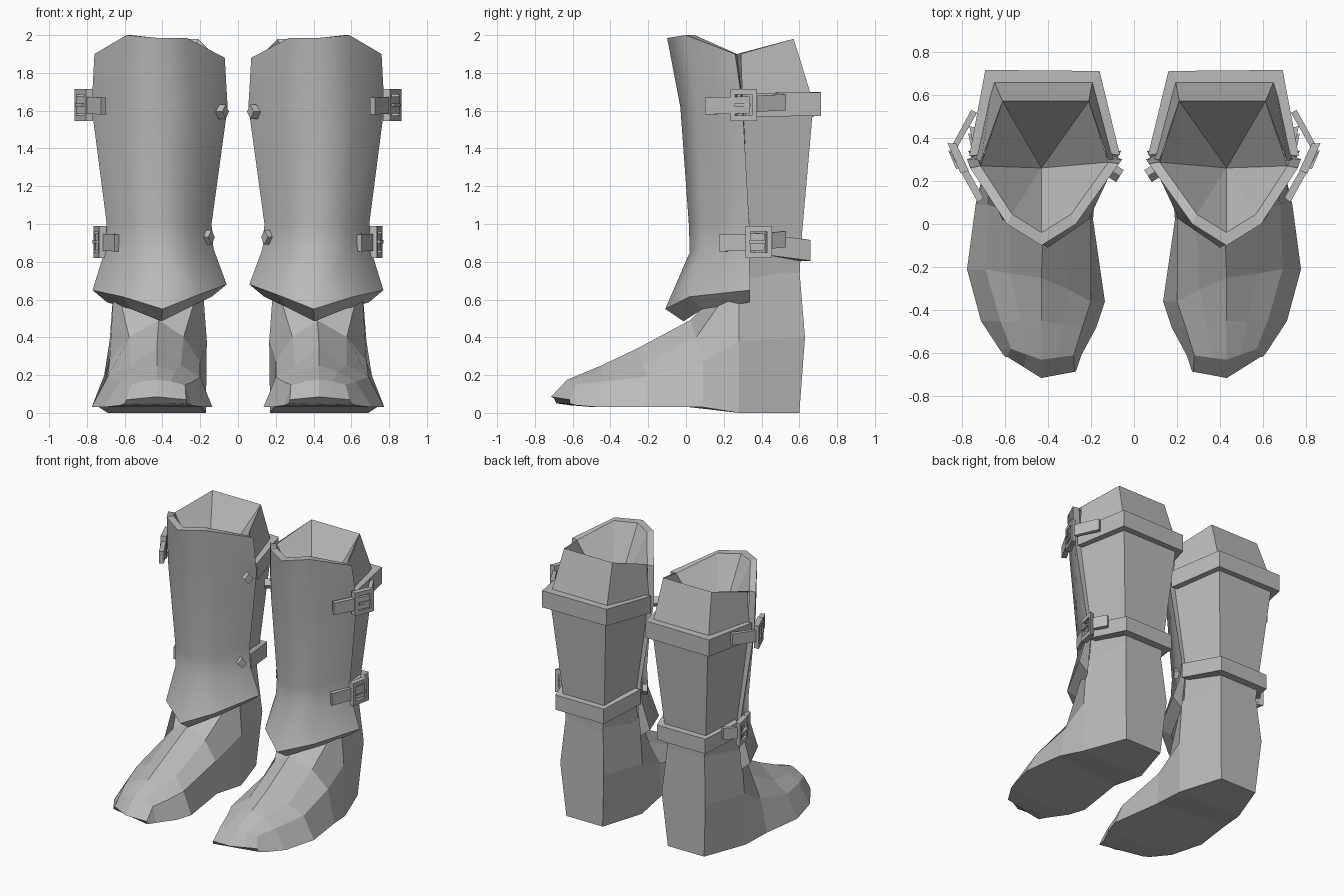
import bpy, bmesh, math
from mathutils import Vector

if "Cube" in bpy.data.objects:
    bpy.data.objects.remove(bpy.data.objects["Cube"])

leather = bpy.data.materials.new("grey_leather")
leather.diffuse_color = (0.5, 0.5, 0.5, 1)
leather.use_nodes = True
leather.node_tree.nodes["Principled BSDF"].inputs["Base Color"].default_value = leather.diffuse_color


def lerp(a, b, t):
    return a + (b - a) * t


def finish(name, bm, smooth_faces=0):
    """Turn a bmesh into a named object mirrored to the other boot."""
    bmesh.ops.recalc_face_normals(bm, faces=bm.faces)
    me = bpy.data.meshes.new(name)
    bm.to_mesh(me)
    bm.free()
    me.materials.append(leather)
    for p in me.polygons:
        p.use_smooth = p.index < smooth_faces
    ob = bpy.data.objects.new(name, me)
    bpy.context.collection.objects.link(ob)
    ob.modifiers.new("mirror", 'MIRROR').use_mirror_merge = False
    return ob


def loft(bm, rows, ring=False, loop=False, caps=False, sides=False):
    """Skin rows of points; ring closes each row, loop joins last row to first."""
    vs = [[bm.verts.new(p) for p in r] for r in rows]
    n, m = len(vs), len(vs[0])
    for i in range(n if loop else n - 1):
        for j in range(m if ring else m - 1):
            a, b = vs[i], vs[(i + 1) % n]
            bm.faces.new((a[j], a[(j + 1) % m], b[(j + 1) % m], b[j]))
    if caps:
        bm.faces.new(vs[0])
        bm.faces.new(vs[-1])
    if sides:
        bm.faces.new([r[0] for r in vs])
        bm.faces.new([r[-1] for r in vs])


def strap(bm, path, h, t=0.035):
    """Band with height h and thickness t that follows the outer path."""
    mid = Vector((0.42, 0.36, 0))
    rows = []
    for x, y, z in path:
        d = mid - Vector((x, y, 0))
        d = d.normalized() * t
        rows.append([(x, y, z - h / 2), (x, y, z + h / 2),
                     (x + d.x, y + d.y, z + h / 2), (x + d.x, y + d.y, z - h / 2)])
    loft(bm, rows, ring=True, caps=True)


# Foot: cross-sections from toe to heel
# y, outer lag, inner lag, x: sole out, wall out, centre, wall in, sole in,
# z: sole, wall, top, shoulder width, shoulder height
stations = [
    (-.715, .10, .03, .60, .59, .43, .275, .27, .05, .07, .085, .5, .5),
    (-.63, .05, .02, .625, .57, .43, .28, .245, .04, .15, .175, .5, .7),
    (-.45, 0, -.03, .71, .62, .43, .24, .175, .03, .165, .25, .5, .65),
    (-.25, .04, -.11, .775, .69, .43, .20, .135, .03, .19, .345, .55, .4),
    (.02, .07, 0, .735, .68, .42, .20, .19, .03, .27, .49, .6, .6),
    (.28, 0, 0, .69, .68, .42, .165, .17, 0, .38, .74, .9, .95),
    (.60, 0, 0, .57, .60, .42, .24, .27, 0, .40, .76, .85, 1),
]
rows = []
for y, lo, li, xo, xow, xc, xiw, xi, zb, zw, zt, f, g in stations:
    zs = lerp(zw, zt, g)
    heel = .03 if y > .5 else 0
    rows.append([(xo, y + lo, zb), (xow, y + lo + heel, zw),
                 (lerp(xc, xow, f), y + lo / 2, zs), (xc, y, zt),
                 (lerp(xc, xiw, f), y + li / 2, zs),
                 (xiw, y + li + heel, zw), (xi, y + li, zb)])
bm = bmesh.new()
loft(bm, rows, ring=True, caps=True)
finish("foot", bm)

# Shin guard: curved plate with a thick rim and a flared lower edge
outer = [
    [(.76, .26, 1.9), (.59, .0, 2.0), (.43, -.1, 1.985), (.27, .0, 1.985), (.07, .28, 1.88)],
    [(.775, .30, 1.62), (.62, .06, 1.62), (.42, -.03, 1.62), (.23, .06, 1.62), (.055, .30, 1.62)],
    [(.695, .335, 1.0), (.58, .09, 1.0), (.415, .015, 1.0), (.26, .09, 1.0), (.14, .335, 1.0)],
    [(.705, .335, .86), (.58, .09, .86), (.41, .02, .85), (.25, .09, .86), (.13, .335, .87)],
    [(.77, .34, .65), (.61, .02, .615), (.4, -.11, .55), (.21, .02, .625), (.06, .34, .68)],
]


def inset(row, t, dz=0):
    return [(lerp(x, .42, t), lerp(y, .33, t), z + dz) for x, y, z in row]


inner = [inset(r, .14) for r in outer[:-1]] + [inset(outer[-1], .22, -.065)]
bm = bmesh.new()
loft(bm, outer + inner[::-1], loop=True, sides=True)
finish("shin_guard", bm, smooth_faces=16)

# Calf panel: three flat sides that taper to the ankle
calf = [
    [(.71, .29, 1.9), (.61, .57, 1.98), (.21, .57, 1.98), (.12, .3, 1.89)],
    [(.735, .30, 1.64), (.655, .675, 1.64), (.19, .675, 1.64), (.095, .30, 1.64)],
    [(.655, .33, .9), (.59, .61, .9), (.25, .61, .9), (.18, .33, .9)],
    [(.65, .30, .7), (.57, .60, .7), (.27, .60, .7), (.19, .30, .7)],
]
bm = bmesh.new()
loft(bm, calf)
finish("calf_panel", bm)

# Lining: fan from the rim down into the boot
rim = inner[0] + calf[0][2:0:-1]
bm = bmesh.new()
ring = [bm.verts.new(p) for p in rim]
tip = bm.verts.new((.43, .26, 1.45))
for i, v in enumerate(ring):
    bm.faces.new((v, ring[(i + 1) % len(ring)], tip))
ob = finish("lining", bm)
if ob.data.polygons[0].normal.z < 0:
    ob.data.flip_normals()

# Straps around the calf
for name, path, h in (
    ("upper_strap", [(.765, .315, 1.63), (.69, .715, 1.635), (.16, .71, 1.635), (.065, .32, 1.61)], .125),
    ("lower_strap", [(.70, .36, .90), (.62, .66, .86), (.22, .66, .86), (.135, .345, .91)], .11),
):
    bm = bmesh.new()
    strap(bm, path, h, .075)
    finish(name, bm)

# Buckles: tongue, loose tab, square frame and prong on the outer side
for name, z, tongue, a, b, tab in (
    ("upper", 1.63, (.755, .53), (.805, .235), (.865, .375), (.725, .10)),
    ("lower", .905, (.68, .53), (.735, .315), (.765, .455), (.655, .175)),
):
    bm = bmesh.new()
    strap(bm, [(*tongue, z + .015), (b[0] - .015, b[1] - .02, z + .005)], .085, .03)
    strap(bm, [(b[0] - .01, b[1] - .04, z), (*tab, z - .005)], .09, .035)
    finish(name + "_strap_end", bm)
    bm = bmesh.new()
    for dz in (-.07, .07):
        strap(bm, [(*a, z + dz), (*b, z + dz)], .03, .04)
    for s, e in ((0, .18), (.82, 1)):
        strap(bm, [(lerp(a[0], b[0], k), lerp(a[1], b[1], k), z) for k in (s, e)], .14, .04)
    strap(bm, [(lerp(a[0], b[0], k) + .012, lerp(a[1], b[1], k), z) for k in (.15, .75)], .018, .03)
    finish(name + "_buckle", bm)

# Studs that pin the straps on the inner side of the shin guard
for name, x, y, z in (("upper_stud", .085, .235, 1.595), ("lower_stud", .16, .265, .93)):
    bm = bmesh.new()
    bmesh.ops.create_cone(bm, cap_ends=True, segments=4, radius1=.035, radius2=.035, depth=.05)
    for v in bm.verts:
        p = v.co.copy()
        # axis points inward and forward, corners up and down
        v.co = (x - p.z * .8 + p.x * .5, y - p.z * .5 - p.x * .8, z + p.y * 1.1)
    finish(name, bm)
